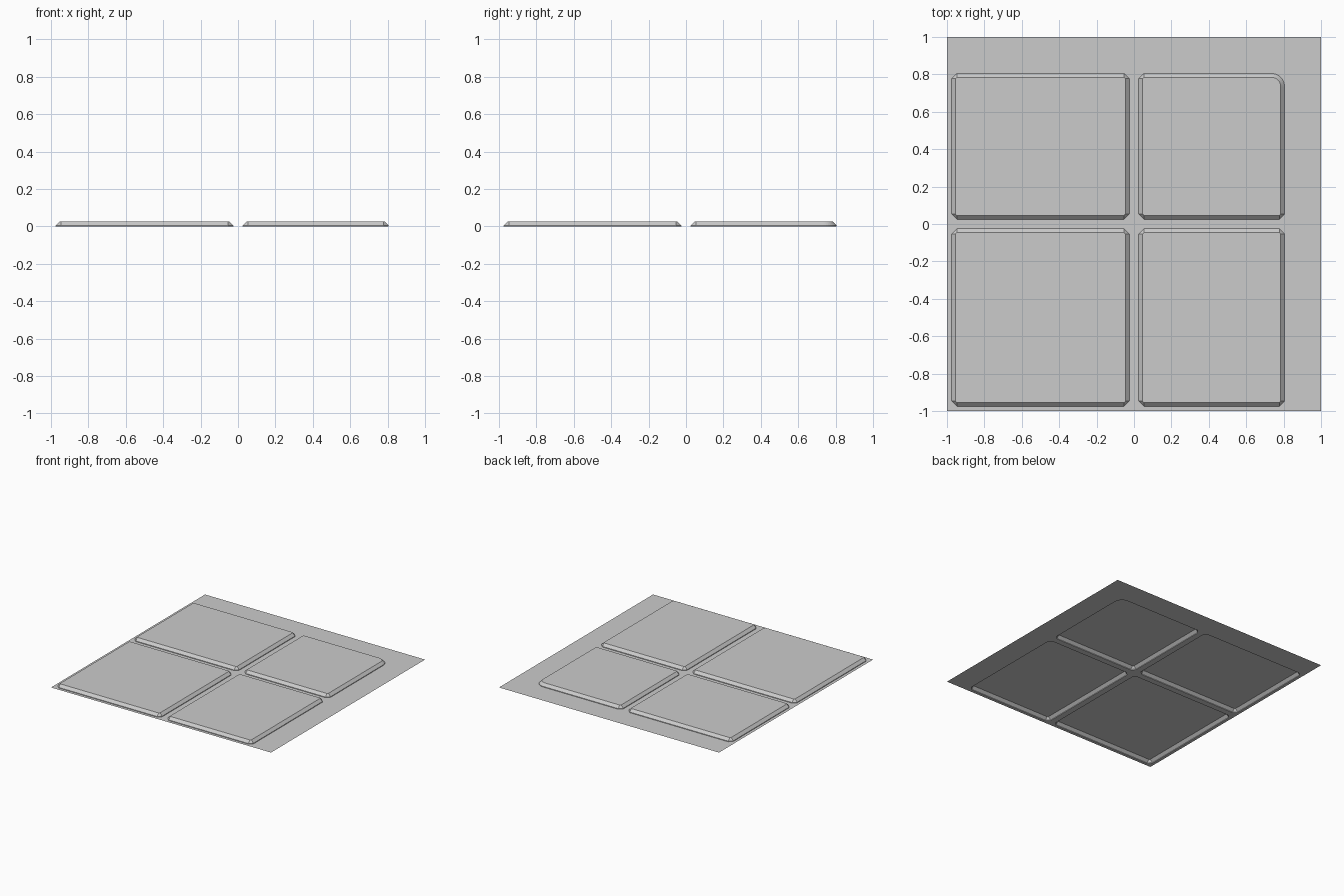
import bpy
import bmesh
from math import cos, sin, pi

cube = bpy.data.objects.get("Cube")
if cube:
    bpy.data.objects.remove(cube, do_unlink=True)

GREY = (0.6, 0.6, 0.6, 1)
NEAR, FAR, GAP = -0.975, 0.805, 0.025
WALL, TOP, BEVEL = 0.005, 0.026, 0.021
CLIP, ROUND = 0.028, 0.07

grey = bpy.data.materials.new("plain_grey")
grey.use_nodes = True
grey.diffuse_color = GREY
grey.node_tree.nodes["Principled BSDF"].inputs["Base Color"].default_value = GREY


def outline(x0, x1, y0, y1, inset=0, rounded=False):
    """Rectangle with clipped corners; optionally a round back-left corner."""
    corners = [(x1, y1, -1, -1), (x0, y1, 1, -1), (x0, y0, 1, 1), (x1, y0, -1, 1)]
    points = []
    for i, (x, y, sx, sy) in enumerate(corners):
        big = rounded and i == 0
        r = (ROUND if big else CLIP) - inset
        steps = 8 if big else 1
        for k in range(steps + 1):
            a = pi / 2 * (i + k / steps)
            points.append((x + sx * (inset + r) + r * cos(a),
                           y + sy * (inset + r) + r * sin(a)))
    return points


def ring(bm, points, z):
    return [bm.verts.new((x, y, z)) for x, y in points]


def finish(bm, name):
    mesh = bpy.data.meshes.new(name)
    bm.to_mesh(mesh)
    bm.free()
    mesh.materials.append(grey)
    obj = bpy.data.objects.new(name, mesh)
    bpy.context.collection.objects.link(obj)
    return obj


# Four raised pads, hollow underneath
low, high = (NEAR, -GAP), (GAP, FAR)
pads = {
    "front_right_pad": (*low, *low),
    "front_left_pad": (*high, *low),
    "back_right_pad": (*low, *high),
    "back_left_pad": (*high, *high),
}
for name, rect in pads.items():
    rounded = name == "back_left_pad"
    bm = bmesh.new()
    rings = [ring(bm, outline(*rect, inset, rounded), z)
             for inset, z in ((0, 0), (0, WALL), (BEVEL, TOP))]
    for a, b in zip(rings, rings[1:]):
        n = len(a)
        for i in range(n):
            j = (i + 1) % n
            bm.faces.new((a[i], a[j], b[j], b[i]))
    bm.faces.new(rings[-1])
    finish(bm, name)

# Thin ground sheet with an opening below each pad
bm = bmesh.new()
loops = [[(1, 1), (-1, 1), (-1, -1), (1, -1)]]
loops += [outline(*rect, 0, name == "back_left_pad") for name, rect in pads.items()]
edges = []
for points in loops:
    verts = ring(bm, points, 0)
    edges += [bm.edges.new((v, verts[i - 1])) for i, v in enumerate(verts)]
bmesh.ops.triangle_fill(bm, use_beauty=True, edges=edges, normal=(0, 0, 1))
bm.normal_update()
bmesh.ops.reverse_faces(bm, faces=[f for f in bm.faces if f.normal.z < 0])
bmesh.ops.dissolve_limit(bm, angle_limit=0.01, verts=[], edges=bm.edges[:])
finish(bm, "ground_sheet")
